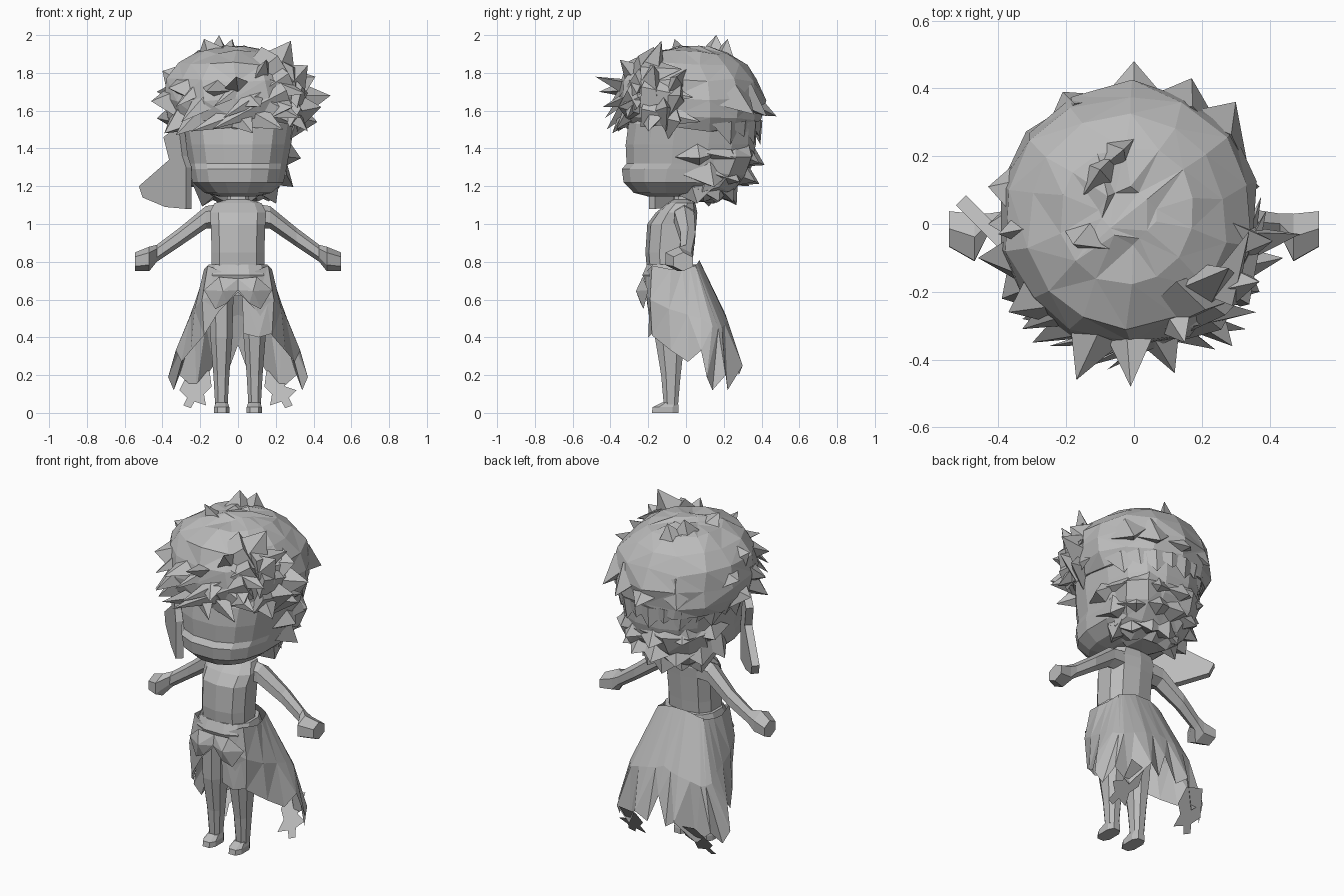
import bpy, bmesh, math, random
from mathutils import Vector as V

random.seed(4)
grey = bpy.data.materials.new("plain grey")
grey.diffuse_color = (0.5, 0.5, 0.5, 1)
HEAD = V((0, 0.02, 1.58))


def finish(name, bm, closed=True):
    if closed:
        bmesh.ops.recalc_face_normals(bm, faces=bm.faces)
    me = bpy.data.meshes.new(name)
    bm.to_mesh(me)
    bm.free()
    me.materials.append(grey)
    ob = bpy.data.objects.new(name, me)
    bpy.context.collection.objects.link(ob)
    return ob


def bridge(bm, rings, caps=True):
    rings = [[bm.verts.new(p) for p in r] for r in rings]
    n = len(rings[0])
    for a, b in zip(rings, rings[1:]):
        for i in range(n):
            j = (i + 1) % n
            bm.faces.new((a[i], a[j], b[j], b[i]))
    if caps:
        bm.faces.new(rings[0][::-1])
        bm.faces.new(rings[-1])


def oval(z, rx, yf, yb, n, e=1.0, cx=0):
    """Horizontal ring from half width, front y and back y."""
    pts = []
    for i in range(n):
        t = 2 * math.pi * (i + 0.5) / n
        c, s = math.cos(t), math.sin(t)
        pts.append(V((cx + rx * math.copysign(abs(c) ** e, c),
                      (yf + yb) / 2 + (yb - yf) / 2 * math.copysign(abs(s) ** e, s), z)))
    return pts


def loft(name, sections, n, e=1.0, cx=0, jitter=0):
    bm = bmesh.new()
    rings = [oval(*s, n, e, cx) for s in sections]
    for r in rings:
        for p in r:
            p += V([random.uniform(-jitter, jitter) for _ in range(3)])
    bridge(bm, rings)
    if jitter:
        bmesh.ops.triangulate(bm, faces=bm.faces)
    return finish(name, bm)


def spikes(name, items, wide=1.4, thick=.55):
    """Flattened four-sided locks: (base, tip, half width)."""
    bm = bmesh.new()
    for b, t, w in items:
        b, t, w = V(b), V(t), w * wide
        d = (t - b).normalized()
        out = b - HEAD
        side = d.cross(out)
        side = side.normalized() if side.length > 0.02 else d.orthogonal().normalized()
        nor = side.cross(d)
        ring = [bm.verts.new(b + o) for o in (side * w, nor * w * thick, -side * w, -nor * w * thick)]
        tip = bm.verts.new(t)
        for i in range(4):
            bm.faces.new((ring[i], ring[(i + 1) % 4], tip))
        bm.faces.new(ring[::-1])
    return finish(name, bm)


# Head with a stepped face cover
loft("head", [(1.145, .1, -.2, .1), (1.165, .18, -.28, .2), (1.22, .245, -.335, .28),
              (1.29, .26, -.345, .33), (1.32, .265, -.32, .35), (1.42, .285, -.325, .375),
              (1.53, .305, -.31, .38), (1.6, .28, -.28, .34)], 16, .8)

# Hair cap and the fuller mass at the nape
loft("hair_cap", [(1.5, .335, -.3, .385), (1.56, .37, -.34, .4), (1.66, .38, -.37, .415),
                  (1.76, .365, -.355, .385), (1.85, .295, -.3, .315), (1.91, .2, -.18, .23),
                  (1.935, .08, -.05, .1)], 14, .95, cx=-.015, jitter=.012)
loft("nape_hair", [(1.12, .1, 0, .17), (1.18, .2, .0, .26), (1.27, .26, .0, .34),
                   (1.36, .275, .02, .375), (1.42, .24, .04, .36)], 11, .95, jitter=.018)

# Crown and side spikes
spikes("hair_spikes", [
    ((-.13, -.03, 1.88), (-.18, -.06, 1.98), .08), ((-.1, .14, 1.86), (-.1, .16, 2.0), .09),
    ((-.06, .2, 1.85), (-.03, .22, 1.98), .08), ((.2, -.18, 1.82), (.28, -.13, 1.97), .09),
    ((-.28, -.0, 1.74), (-.4, -.03, 1.81), .11), ((-.31, -.1, 1.66), (-.46, -.1, 1.65), .1),
    ((-.3, .02, 1.58), (-.43, 0, 1.56), .1), ((-.28, -.16, 1.56), (-.39, -.22, 1.48), .1),
    ((-.28, .1, 1.7), (-.43, .11, 1.7), .12), ((.3, -.05, 1.74), (.41, -.05, 1.78), .08),
    ((.31, -.06, 1.66), (.49, -.03, 1.68), .08), ((.3, -.12, 1.6), (.44, -.1, 1.62), .08),
    ((.29, -.08, 1.56), (.42, -.03, 1.54), .08), ((.28, -.18, 1.76), (.37, -.17, 1.84), .08),
    ((.26, -.16, 1.6), (.37, -.2, 1.49), .08), ((-.24, -.2, 1.72), (-.37, -.26, 1.72), .1),
    ((0, .3, 1.66), (0, .48, 1.57), .11), ((.14, .3, 1.68), (.17, .43, 1.57), .11),
    ((-.15, .3, 1.68), (-.21, .39, 1.57), .11), ((.24, .24, 1.68), (.3, .36, 1.58), .1)])

# Layered fringe sweeping across the brow, with locks swept back on one side
spikes("fringe", [
    ((.2, -.2, 1.86), (-.13, -.41, 1.62), .09), ((.25, -.22, 1.78), (-.08, -.43, 1.56), .08),
    ((.24, -.26, 1.7), (-.14, -.42, 1.5), .08), ((.1, -.3, 1.62), (-.25, -.36, 1.49), .08),
    ((-.1, -.2, 1.81), (-.33, -.31, 1.62), .1), ((-.08, -.26, 1.74), (-.3, -.35, 1.54), .1),
    ((-.15, -.26, 1.62), (-.33, -.28, 1.47), .09), ((.1, -.28, 1.66), (.33, -.31, 1.56), .09),
    ((.05, -.28, 1.6), (.24, -.37, 1.5), .08), ((.15, -.26, 1.74), (.36, -.26, 1.69), .08),
    ((-.01, -.3, 1.72), (-.01, -.48, 1.78), .07), ((-.1, -.29, 1.72), (-.17, -.46, 1.7), .08),
    ((.06, -.3, 1.66), (.12, -.44, 1.62), .07), ((.12, -.25, 1.78), (.15, -.35, 1.87), .08),
    ((.0, -.31, 1.58), (.08, -.39, 1.48), .07), ((.2, -.26, 1.62), (.29, -.36, 1.62), .08),
    ((.28, -.22, 1.61), (.375, .08, 1.54), .08), ((.29, -.22, 1.71), (.39, .04, 1.67), .08),
    ((.25, -.22, 1.8), (.34, -.02, 1.82), .08)], 1.25)

# Jagged hem of the cap and the nape locks, in rows around the back
hem, nape = [], []
for i in range(12):
    a = math.radians(35 + 165 * i / 11)
    c, s = math.cos(a), math.sin(a)
    hem.append(((.325 * c, .02 + .35 * s, 1.54), (.325 * c, .02 + .375 * s, 1.42 + .04 * (i % 2)), .08))
for row, (z, r, n) in enumerate([(1.37, .27, 6), (1.27, .24, 7), (1.2, .17, 6)]):
    for i in range(n):
        a = math.radians(5 + 170 * (i + .5 * (row % 2)) / (n - .5))
        c, s = math.cos(a), math.sin(a)
        r2 = r + (.11, .11, .06)[row]
        nape.append(((r * c * .92, .04 + r * s, z),
                     (r2 * c * .88, .04 + r2 * s, z - (.04, .06, .09)[row] + random.uniform(-.02, .02)), .1))
spikes("hair_hem", hem, 1.3, .35)
spikes("nape_locks", nape)

# Tied side lock, a narrow neck opening into a thin diagonal fan
bm = bmesh.new()
outline = [(-.3, 1.52), (-.38, 1.46), (-.35, 1.34), (-.43, 1.27), (-.51, 1.2),
           (-.49, 1.14), (-.37, 1.09), (-.26, 1.08), (-.26, 1.3), (-.28, 1.36)]
bridge(bm, [[(x + o, -.44 - x + o, z) for x, z in outline] for o in (-.015, .015)])
finish("side_lock", bm)

# Torso and neck
loft("torso", [(.62, .14, -.18, .03), (.74, .145, -.205, .03), (.85, .145, -.215, .04),
               (1.0, .15, -.205, .055), (1.06, .155, -.16, .06), (1.11, .13, -.1, .05),
               (1.13, .06, -.07, .03), (1.2, .055, -.06, .03)], 10, .75)

for sgn, side in ((-1, "left"), (1, "right")):
    # Arm with a blocky mitten hand: (x, y, z, half depth, half height)
    bm = bmesh.new()
    rings = []
    for x, y, z, ry, rz in [(.1, -.01, 1.04, .06, .065), (.17, -.01, 1.035, .06, .06),
                            (.31, .01, .93, .045, .05), (.43, 0, .845, .035, .045),
                            (.47, -.04, .815, .08, .065), (.545, -.015, .8, .06, .05)]:
        rings.append([(sgn * x, y + ry * math.cos(t), z + rz * math.sin(t))
                      for t in [math.pi / 3 * k + .5 for k in range(6)]])
    bridge(bm, rings)
    finish(side + "_arm", bm)

    # Leg and foot
    loft(side + "_leg", [(.04, .035, -.12, -.04), (.2, .045, -.135, -.025), (.4, .062, -.17, 0),
                         (.68, .07, -.18, .02)], 8, .8, cx=sgn * .088)
    loft(side + "_foot", [(0, .042, -.185, -.035), (.03, .042, -.18, -.035),
                          (.055, .034, -.13, -.04)], 8, .7, cx=sgn * .086)

    # Waist sash flap, folded outward at its middle
    bm = bmesh.new()
    for a, b in (((.0, -.225, .71), (.0, -.235, .65)),):
        pts = [a, (sgn * .1, -.23, .72), (sgn * .18, -.2, .65), (sgn * .12, -.225, .55),
               (sgn * .06, -.24, .58), b]
        ring = [bm.verts.new(p) for p in pts]
        mid = bm.verts.new((sgn * .08, -.265, .645))
        for i in range(6):
            bm.faces.new((ring[i], ring[(i + 1) % 6], mid))
    finish(side + "_sash_flap", bm)

    # Torn strip hanging behind the leg
    bm = bmesh.new()
    strip = [(.15, .22), (.25, .24), (.25, .14), (.31, .12), (.27, .08), (.29, .04), (.25, .025),
             (.23, .06), (.17, .04), (.18, .1), (.14, .14)]
    bm.faces.new([bm.verts.new((sgn * x, .1 + .75 * z, z)) for x, z in strip])
    bmesh.ops.triangulate(bm, faces=bm.faces)
    finish(side + "_torn_strip", bm, False)

# Waist sash and a short front panel
loft("waist_sash", [(.68, .17, -.215, .07), (.73, .178, -.235, .075), (.785, .16, -.21, .06)], 12, .8)
bm = bmesh.new()
bm.faces.new([bm.verts.new(p) for p in [(.02, -.19, .66), (.03, -.19, .42), (.11, -.2, .4),
                                        (.18, -.18, .42), (.18, -.19, .66)]])
bmesh.ops.triangulate(bm, faces=bm.faces)
finish("front_panel", bm, False)

# Open-front skirt: columns of top, middle and hem points, mirrored
cols = [((0, -.22, .72), (0, -.22, .68), (0, -.215, .64)),
        ((.09, -.21, .75), (.11, -.21, .63), (.1, -.2, .54)),
        ((.16, -.18, .78), (.19, -.19, .6), (.18, -.18, .41)),
        ((.18, -.08, .76), (.23, -.09, .55), (.25, -.08, .33)),
        ((.17, -.02, .76), (.25, .01, .52), (.3, .01, .27)),
        ((.16, .02, .77), (.26, .08, .5), (.33, .08, .33)),
        ((.15, .05, .78), (.27, .14, .46), (.37, .11, .19)),
        ((.135, .055, .785), (.25, .17, .45), (.34, .14, .12)),
        ((.12, .06, .79), (.23, .19, .45), (.31, .21, .2)),
        ((.09, .065, .8), (.17, .205, .47), (.22, .22, .12)),
        ((.05, .07, .81), (.1, .22, .49), (.13, .3, .25)),
        ((.03, .07, .81), (.05, .215, .5), (.06, .28, .2)),
        ((0, .07, .81), (0, .21, .52), (0, .26, .36))]
bm = bmesh.new()
for sgn in (-1, 1):
    grid = [[bm.verts.new((sgn * x, y, z)) for x, y, z in c] for c in cols]
    for a, b in zip(grid, grid[1:]):
        for k in range(2):
            f = (a[k], a[k + 1], b[k + 1], b[k])
            bm.faces.new(f if sgn > 0 else f[::-1])
bmesh.ops.remove_doubles(bm, verts=bm.verts, dist=.0005)
bmesh.ops.triangulate(bm, faces=bm.faces)
finish("torn_skirt", bm, False)
